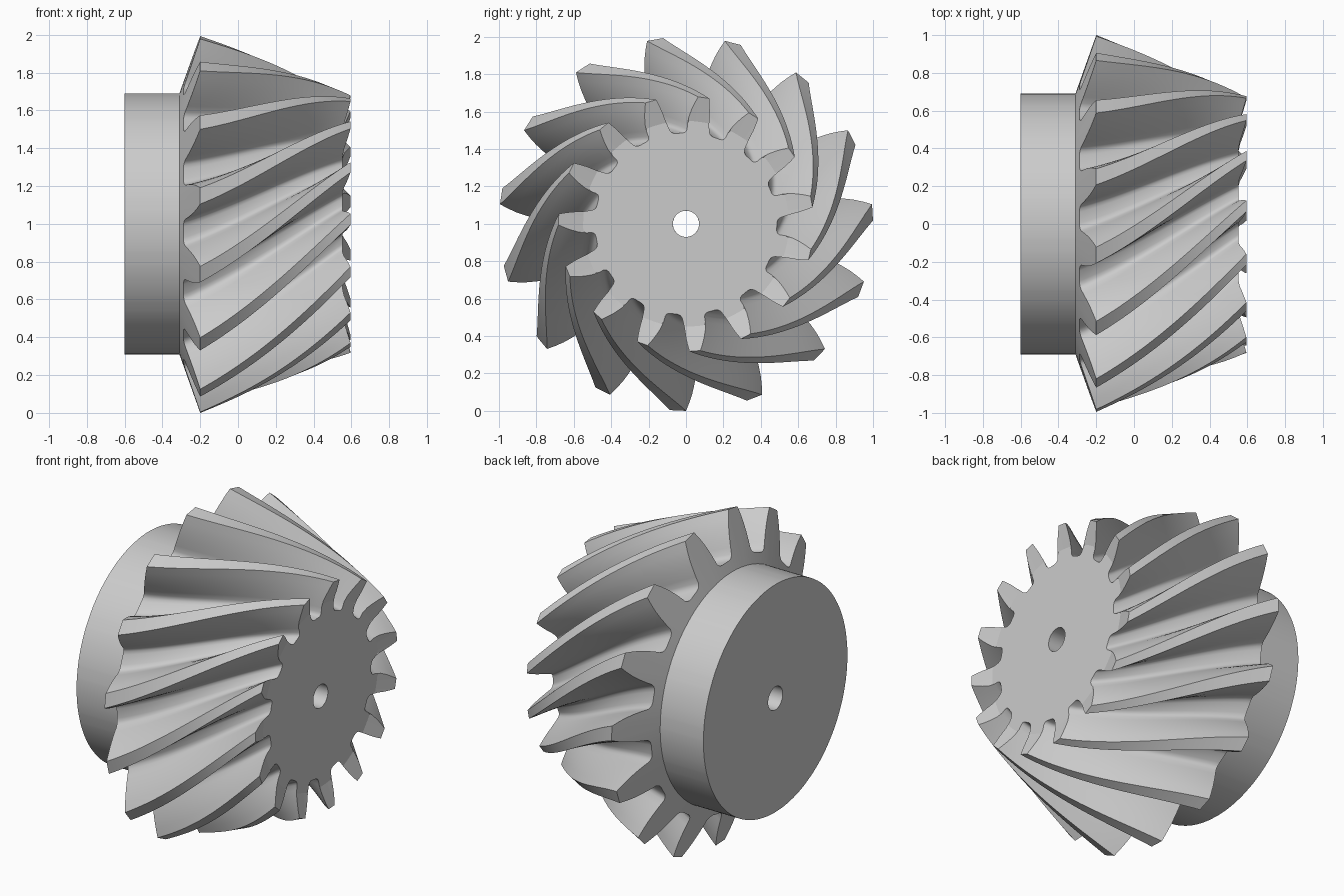
import bpy, bmesh, math

if "Cube" in bpy.data.objects:
    bpy.data.objects.remove(bpy.data.objects["Cube"])

TEETH = 15
APEX = 2.3            # x of the cone apex on the gear axis
AXIS_Z = 1.0
S_END = 0.682         # scale of the small end relative to the large end
FACE_X, FACE_R = 0.554, 0.55
HUB_R, HUB_X, BORE_R = 0.69, -0.6, 0.07
TWIST = math.radians(41.5)
PHASE = math.radians(3.5)
STEPS = 28

# Half tooth at the large end: (half angle in degrees, radius), tip to valley
HALF = [(2.5, 1.0), (3.6, .955), (4.6, .91), (5.5, .86), (6.3, .81), (6.8, .775),
        (7.5, .762), (8.3, .7545), (9.8, .75), (12, .75)]
TOOTH = [(-a, r) for a, r in reversed(HALF[:-1])] + HALF


def back_x(r):
    return -0.2 - (1 - r) * 0.355


def twist_at(s):
    t = (1 - s) / (1 - S_END)
    return -TWIST * (0.48 * t + 0.52 * t * t)


# Large-end outline as (angle, radius) for the whole gear
outline = [(PHASE + math.radians(24 * k + a), r) for k in range(TEETH) for a, r in TOOTH]


def section(t):
    """Outline scaled toward the apex and twisted; t runs 0..1 large to small end."""
    pts = []
    for a, r in outline:
        xb = back_x(r)
        end = min(S_END, (APEX - FACE_X) / (APEX - xb))
        s = 1 - t * (1 - end)
        depth = 0.04 * (1 - r) / 0.25      # valleys get deeper and lag at the small end
        pts.append((APEX - (APEX - xb) * s, a + twist_at(s) * (1 - depth),
                    r * s * (1 - depth * t)))
    return pts


rows = [section(i / STEPS) for i in range(STEPS + 1)]
front = rows[-1]
# Small end: flat disc inside the teeth, then the bore
rows.append([(FACE_X, a, min(r, FACE_R)) for x, a, r in front])
rows.append([(FACE_X, a, BORE_R) for x, a, r in front])
bore = len(rows) - 1
# Bore back to the hub, hub back face, hub side, up to the back cone
rows.append([(HUB_X, a, BORE_R) for a, r in outline])
rows.append([(HUB_X, a, HUB_R) for a, r in outline])
rows.append([(back_x(HUB_R), a, HUB_R) for a, r in outline])

n = len(outline)
# Whole-tooth index shift so the bore runs straight despite the twist
shift = round(TWIST / (2 * math.pi / TEETH)) * len(TOOTH)

bm = bmesh.new()
rings = [[bm.verts.new((x, r * math.cos(a), AXIS_Z + r * math.sin(a))) for x, a, r in row]
         for row in rows]
for i, ring in enumerate(rings):
    nxt = rings[(i + 1) % len(rings)]
    off = -shift if i == bore else 0
    for j in range(n):
        k = (j + 1) % n
        bm.faces.new((ring[j], ring[k], nxt[(k + off) % n], nxt[(j + off) % n]))
bmesh.ops.remove_doubles(bm, verts=bm.verts, dist=1e-5)
bmesh.ops.recalc_face_normals(bm, faces=bm.faces)

mesh = bpy.data.meshes.new("spiral_bevel_gear")
bm.to_mesh(mesh)
bm.free()
gear = bpy.data.objects.new("spiral_bevel_gear", mesh)
bpy.context.collection.objects.link(gear)
bpy.context.view_layer.objects.active = gear
gear.select_set(True)
bpy.ops.object.shade_smooth_by_angle(angle=math.radians(35))

# Keep the front disc and tooth ends flat
for p in mesh.polygons:
    if p.normal.x > 0.9:
        p.use_smooth = False
